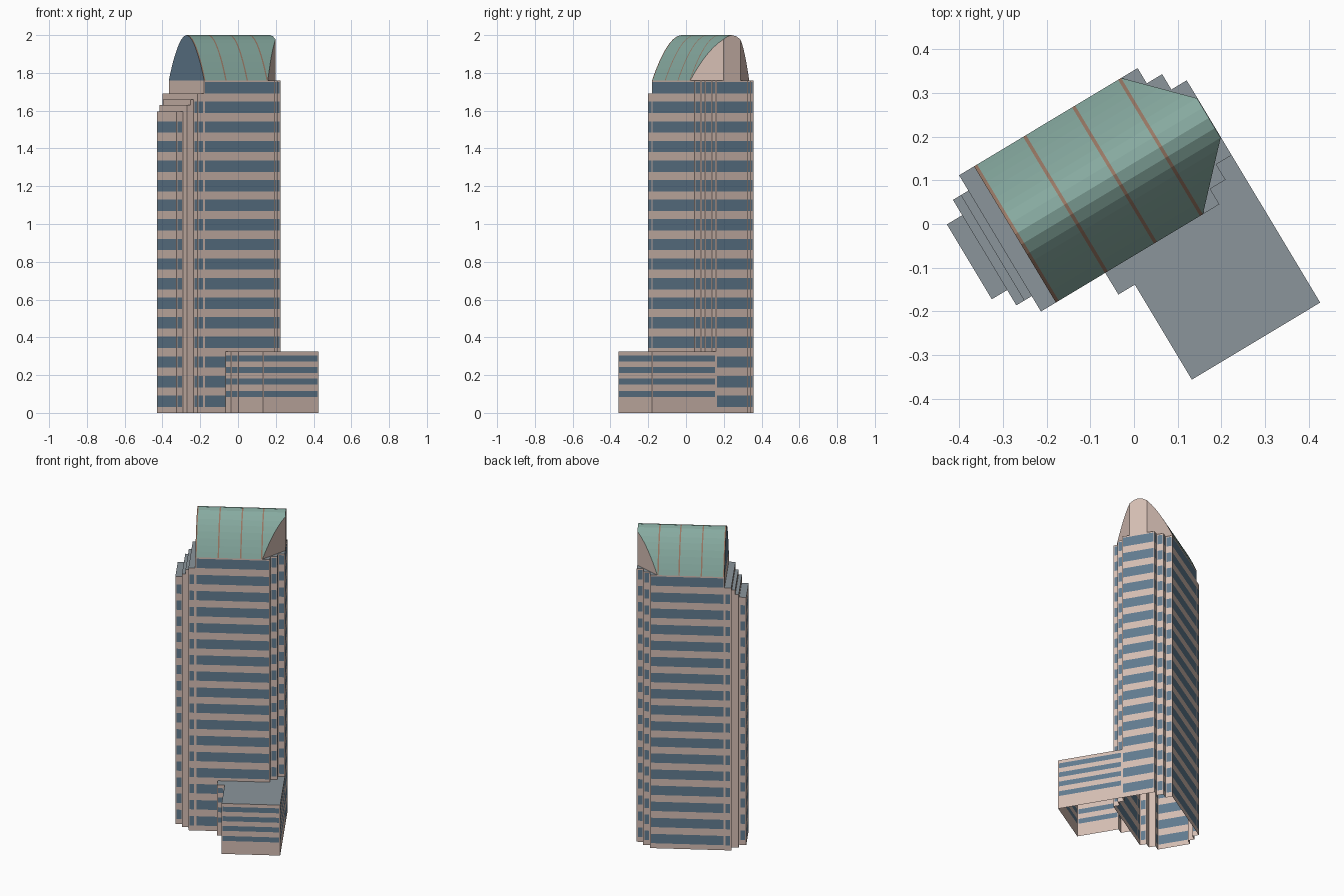
import bpy, bmesh, math

if "Cube" in bpy.data.objects:
    bpy.data.objects.remove(bpy.data.objects["Cube"])

ANG = math.radians(31)
CA, SA = math.cos(ANG), math.sin(ANG)
C = 0.12            # centre line of the tower across its width


def mat(name, col):
    m = bpy.data.materials.new(name)
    m.diffuse_color = (*col, 1)
    m.use_nodes = True
    m.node_tree.nodes["Principled BSDF"].inputs["Base Color"].default_value = m.diffuse_color
    return m


MATS = [mat("stone", (0.66, 0.51, 0.45)), mat("glass", (0.12, 0.20, 0.275)),
        mat("flat_roof", (0.26, 0.30, 0.33)), mat("green_roof", (0.24, 0.40, 0.35)),
        mat("rib", (0.32, 0.19, 0.13))]
STONE, GLASS, FLAT, GREEN, RIB = range(5)


def face(bm, pts, m):
    # points are given in the building's own axes, then turned on the plan
    vs = [bm.verts.new((u * CA - v * SA, u * SA + v * CA, z)) for u, v, z in pts]
    bm.faces.new(vs).material_index = m


def wall(bm, p, q, top, bands, windows=True, margin=0.006, base=0.0):
    # one wall with stone margins and flush glass strips
    length = math.dist(p, q)
    at = lambda d: (p[0] + (q[0] - p[0]) * d / length, p[1] + (q[1] - p[1]) * d / length)

    def quad(d0, d1, z0, z1, m):
        a, b = at(d0), at(d1)
        face(bm, [(*a, z0), (*b, z0), (*b, z1), (*a, z1)], m)

    bands = [b for b in bands if b[1] < top] if windows else []
    if not bands:
        quad(0, length, base, top, STONE)
        return
    zs = [base] + [z for b in bands for z in b] + [top]
    for i in range(len(zs) - 1):
        quad(0, margin, zs[i], zs[i + 1], STONE)
        quad(margin, length - margin, zs[i], zs[i + 1], GLASS if i % 2 else STONE)
        quad(length - margin, length, zs[i], zs[i + 1], STONE)


def flat(bm, pts, z):
    face(bm, [(u, v, z) for u, v in pts], FLAT)


def finish(name, bm):
    bmesh.ops.remove_doubles(bm, verts=bm.verts, dist=0.0002)
    me = bpy.data.meshes.new(name)
    bm.to_mesh(me)
    bm.free()
    for m in MATS:
        me.materials.append(m)
    ob = bpy.data.objects.new(name, me)
    bpy.context.collection.objects.link(ob)
    return ob


# Tower: half plan (u, half width), mirrored over the centre line
W1, W2, W3 = 0.182, 0.141, 0.100
half = [(-.368, W3), (-.327, W3), (-.327, W2), (-.306, W2), (-.286, W2), (-.286, W1),
        (-.246, W1), (.191, W1), (.191, W2), (.232, W2), (.232, W3), (.273, W3)]
tops = [1.595, 1.63, 1.63, 1.66, 1.69, 1.69] + [1.76] * 5
glazed = [True, False, False, False, True, True] + [True] * 5
floors = [(0.032 + 0.1037 * k, 0.092 + 0.1037 * k) for k in range(17)]
bm = bmesh.new()
for (a, b), top, win in zip(zip(half, half[1:]), tops, glazed):
    wall(bm, (a[0], C - a[1]), (b[0], C - b[1]), top, floors, win)
    wall(bm, (b[0], C + b[1]), (a[0], C + a[1]), top, floors, win)
wall(bm, (.273, C - W3), (.273, C + W3), 1.76, floors)
wall(bm, (-.368, C + W3), (-.368, C - W3), 1.595, floors)

# Stepped terraces at the low end: (outer u, inner u, half width, height, next height)
for u0, u1, w, z, zn in [(-.368, -.327, W3, 1.595, 1.63), (-.327, -.306, W2, 1.63, 1.66),
                         (-.306, -.286, W2, 1.66, 1.69), (-.286, -.246, W1, 1.69, 1.76)]:
    flat(bm, [(u0, C - w), (u1, C - w), (u1, C + w), (u0, C + w)], z)
    wall(bm, (u1, C + w), (u1, C - w), zn, [], base=z)
main = half[6:]
flat(bm, [(u, C - w) for u, w in main] + [(u, C + w) for u, w in reversed(main)], 1.76)
finish("tower", bm)

# Podium wing
bm = bmesh.new()
plan = [(-.114, C - W1), (-.114, -.12), (-.07, -.12), (-.07, -.374), (.273, -.374), (.273, C - W3)]
strips = [(z - .016, z + .016) for z in (.10, .165, .227, .288)]
for p, q in zip(plan, plan[1:]):
    wall(bm, p, q, 0.325, strips)
flat(bm, plan + [(.232, C - W3), (.232, C - W2), (.191, C - W2), (.191, C - W1)], 0.325)
finish("podium", bm)

# Vaulted roof with ribs, cut by three upright walls at the high end
T = [1, .93, .85, .75, .64, .52, .4, .29, .15]
ts = [-t for t in T] + [0] + T[::-1]
prof = [(C + W1 * t, 1.76 + 0.24 * (1 - abs(t) ** 1.9)) for t in ts]


def end_u(v):
    d = abs(v - C) / W1
    return 0.272 - 0.125 * max(0, (d - .29) / .71)


stations = [-.246, -.238, -.115, -.107, .016, .024, .139, .147, None]
bm = bmesh.new()
for i in range(len(stations) - 1):
    for (v0, z0), (v1, z1) in zip(prof, prof[1:]):
        u0, u1 = stations[i], stations[i + 1]
        e0, e1 = (end_u(v0), end_u(v1)) if u1 is None else (u1, u1)
        pts = [(u0, v0, z0), (e0, v0, z0), (e1, v1, z1), (u0, v1, z1)]
        if abs(e0 - u0) < 1e-6:
            pts.pop(1)
        elif abs(e1 - u0) < 1e-6:
            pts.pop(2)
        face(bm, pts, GREEN if i % 2 else RIB)
finish("vault_roof", bm)

# Glass arch at the low end, stone walls at the high end
bm = bmesh.new()
face(bm, [(-.246, v, z) for v, z in reversed(prof)], GLASS)
for (v0, z0), (v1, z1) in zip(prof, prof[1:]):
    pts = [(end_u(v0), v0, 1.76), (end_u(v1), v1, 1.76), (end_u(v1), v1, z1), (end_u(v0), v0, z0)]
    if z0 < 1.7601:
        pts.pop(3)
    elif z1 < 1.7601:
        pts.pop(2)
    face(bm, pts, STONE)
finish("roof_end_walls", bm)
